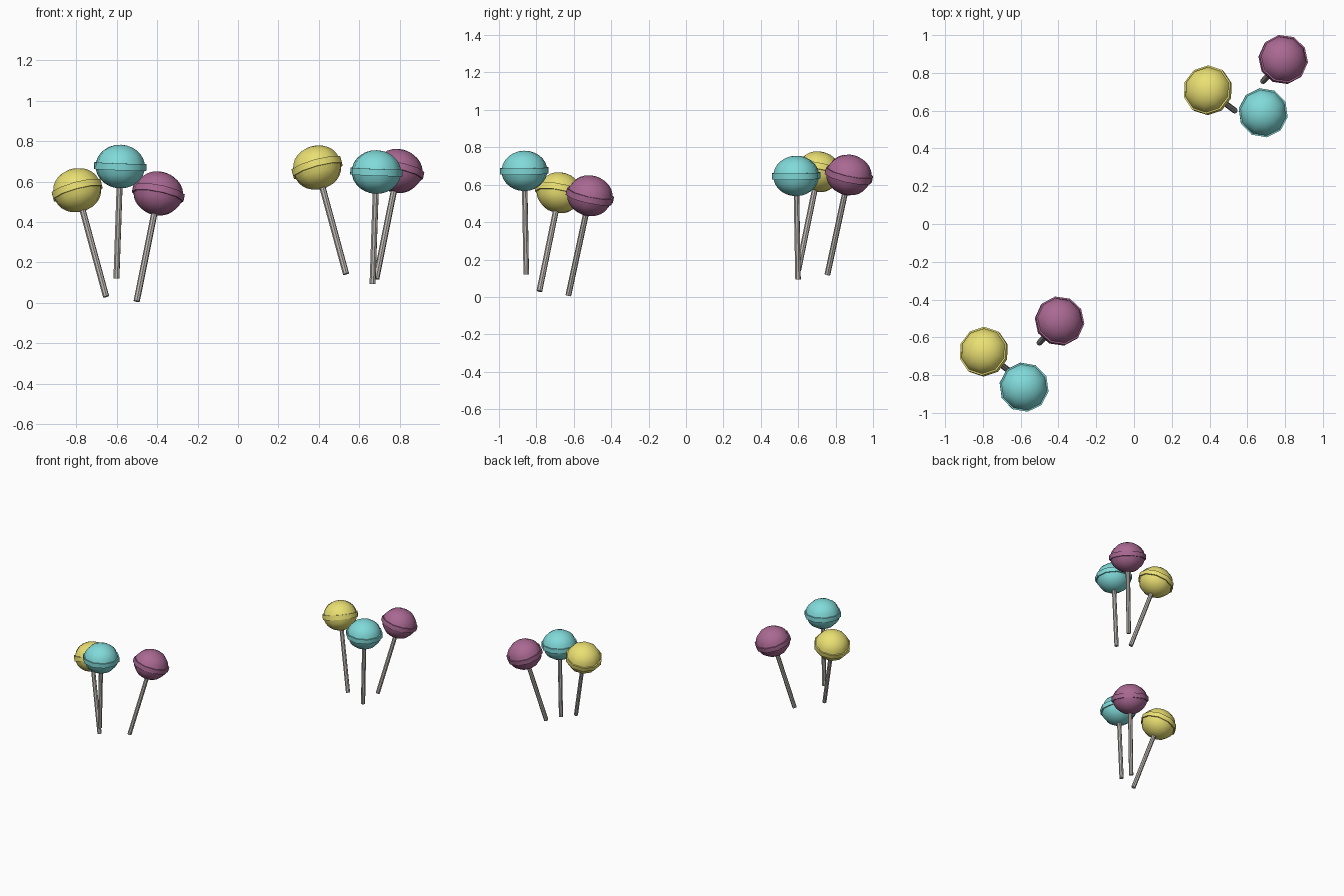
import bpy, bmesh, math
from mathutils import Vector, Matrix

if "Cube" in bpy.data.objects:
    bpy.data.objects.remove(bpy.data.objects["Cube"])

SIDES = 10


def material(name, rgb):
    m = bpy.data.materials.new(name)
    m.diffuse_color = (*rgb, 1)
    m.use_nodes = True
    m.node_tree.nodes["Principled BSDF"].inputs["Base Color"].default_value = m.diffuse_color
    return m


yellow = material("yellow", (0.82, 0.74, 0.17))
cyan = material("cyan", (0.22, 0.70, 0.70))
purple = material("purple", (0.40, 0.14, 0.29))
stick_grey = material("stick_grey", (0.50, 0.47, 0.44))


def finish(bm, name, mat, matrix, angle):
    bmesh.ops.recalc_face_normals(bm, faces=bm.faces)
    mesh = bpy.data.meshes.new(name)
    bm.to_mesh(mesh)
    bm.free()
    mesh.materials.append(mat)
    ob = bpy.data.objects.new(name, mesh)
    bpy.context.collection.objects.link(ob)
    ob.matrix_world = matrix
    bpy.ops.object.select_all(action='DESELECT')
    ob.select_set(True)
    bpy.context.view_layer.objects.active = ob
    bpy.ops.object.shade_smooth_by_angle(angle=math.radians(angle))


def candy_profile():
    # slightly flattened ball with a square-edged band at the equator
    rx, rz, band_r, band_h = 0.124, 0.108, 0.131, 0.017
    start = math.asin(band_h / rz)
    n = 6
    upper = []
    for i in range(n + 1):
        a = start + (math.pi / 2 - start) * i / n
        upper.append((rx * math.cos(a) if i < n else 0.0, rz * math.sin(a)))
    lower = [(r, -z) for r, z in reversed(upper)]
    return lower + [(band_r, -band_h), (band_r, band_h)] + upper


def candy(name, mat, matrix):
    bm = bmesh.new()
    verts = [bm.verts.new((r, 0, z)) for r, z in candy_profile()]
    edges = [bm.edges.new(p) for p in zip(verts, verts[1:])]
    bmesh.ops.spin(bm, geom=verts + edges, cent=(0, 0, 0), axis=(0, 0, 1),
                   angle=2 * math.pi, steps=SIDES)
    bmesh.ops.remove_doubles(bm, verts=bm.verts, dist=1e-4)
    finish(bm, name, mat, matrix, 40)


def stick(name, length, matrix):
    # runs from the foot up into the candy
    bm = bmesh.new()
    bmesh.ops.create_cone(bm, cap_ends=True, segments=8, radius1=0.0155,
                          radius2=0.0155, depth=length,
                          matrix=Matrix.Translation((0, 0, -length / 2)))
    finish(bm, name, stick_grey, matrix, 30)


# colour, candy centre in each group, direction from foot to centre
lollipops = [
    ("yellow", yellow, (-0.795, -0.676, 0.557), (0.391, 0.708, 0.669), (-0.143, 0.108, 0.526)),
    ("cyan", cyan, (-0.582, -0.864, 0.674), (0.684, 0.589, 0.647), (0.019, -0.010, 0.554)),
    ("purple", purple, (-0.394, -0.514, 0.541), (0.790, 0.871, 0.652), (0.107, 0.115, 0.533)),
]

for colour, mat, front, back, lean in lollipops:
    lean = Vector(lean)
    rot = lean.to_track_quat('Z', 'Y').to_matrix().to_4x4()
    for group, centre in (("front", front), ("back", back)):
        m = Matrix.Translation(centre) @ rot
        candy(f"{group}_{colour}_candy", mat, m)
        stick(f"{group}_{colour}_stick", lean.length, m)
